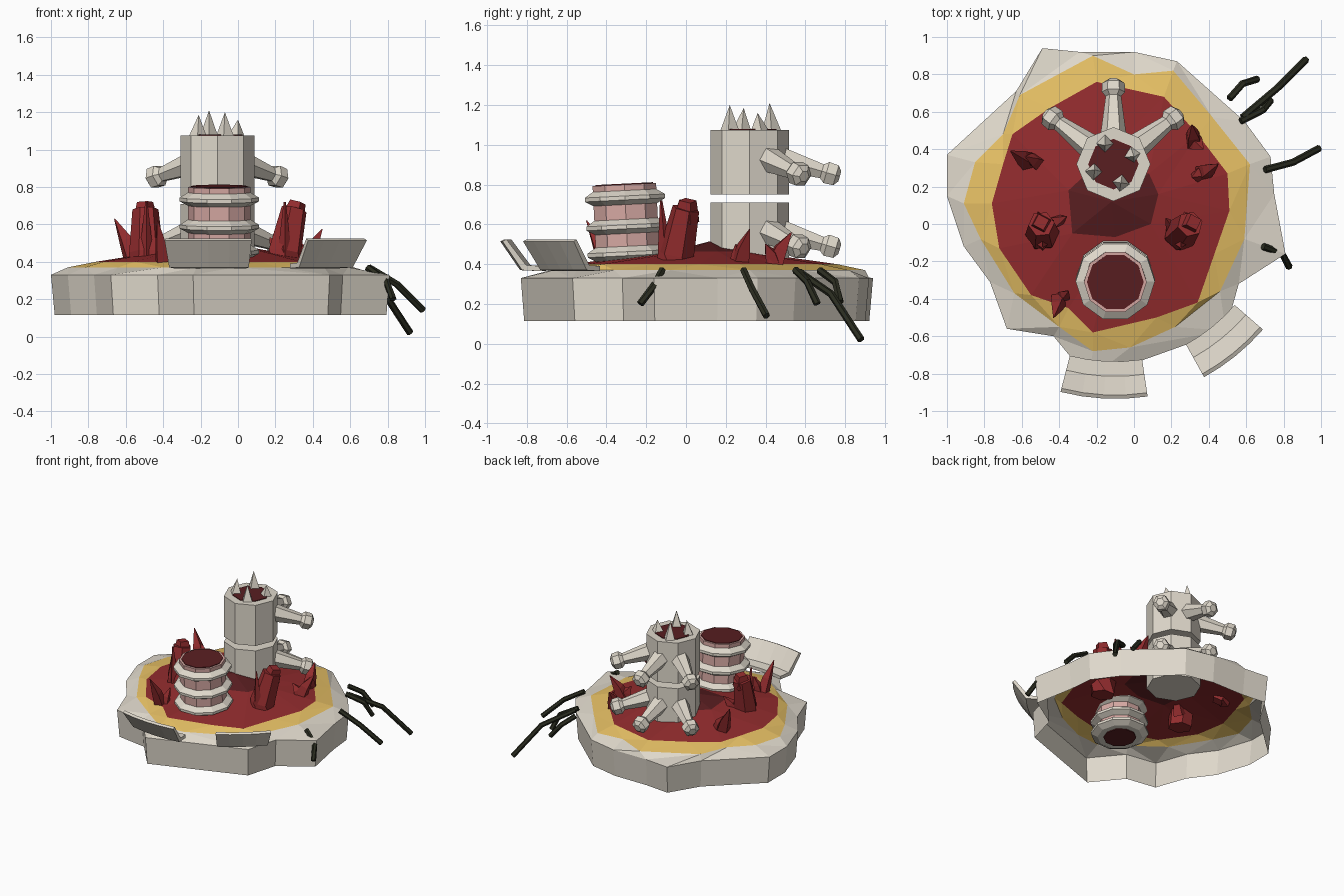
import bpy, bmesh, math
from mathutils import Vector
from mathutils.geometry import delaunay_2d_cdt

cube = bpy.data.objects.get("Cube")
if cube:
    bpy.data.objects.remove(cube, do_unlink=True)


def material(name, *rgb):
    m = bpy.data.materials.new(name)
    m.use_nodes = True
    m.diffuse_color = (*rgb, 1)
    m.node_tree.nodes["Principled BSDF"].inputs["Base Color"].default_value = (*rgb, 1)
    return m


bone = material("bone cream", .74, .69, .6)
yellow = material("sand yellow", .8, .53, .13)
red = material("flesh red", .29, .025, .027)
dark = material("dark red", .1, .013, .015)
pink = material("pale pink", .68, .4, .37)
black = material("twig black", .023, .025, .014)


def finish(name, bm, *mats):
    bmesh.ops.remove_doubles(bm, verts=bm.verts[:], dist=.0005)
    bmesh.ops.recalc_face_normals(bm, faces=bm.faces[:])
    mesh = bpy.data.meshes.new(name)
    bm.to_mesh(mesh)
    bm.free()
    for m in mats:
        mesh.materials.append(m)
    obj = bpy.data.objects.new(name, mesh)
    bpy.context.collection.objects.link(obj)


def loft(name, mat, points, radii, sides, turn=0, bend=False):
    """Skin polygon rings of the given radii along a path."""
    points = [Vector(p) for p in points]
    bm = bmesh.new()
    rings = []
    last = len(points) - 1
    for i, (p, r) in enumerate(zip(points, radii)):
        axis = points[last] - points[0]
        if bend:
            axis = points[min(i + 1, last)] - points[max(i - 1, 0)]
        q = axis.to_track_quat('Z', 'Y')
        angles = [turn + math.tau * k / sides for k in range(sides)]
        rings.append([bm.verts.new(p + q @ Vector((r * math.cos(a), r * math.sin(a), 0)))
                      for a in angles])
    for a, b in zip(rings, rings[1:]):
        for k in range(sides):
            n = (k + 1) % sides
            bm.faces.new((a[k], a[n], b[n], b[k]))
    bm.faces.new(rings[0])
    bm.faces.new(rings[-1])
    finish(name, bm, mat)


def along(base, axis, distances):
    return [Vector(base) + Vector(axis) * d for d in distances]


# Ground: nested outlines, each inner zone higher than the last
rim = [(-.49, .94), (-.29, .92), (0, .92), (.23, .87), (.59, .55), (.73, .36), (.75, .16),
       (.81, -.16), (.56, -.32), (.49, -.57), (-.24, -.83), (-.43, -.6), (-.68, -.56),
       (-.77, -.31), (-.91, -.12), (-1, .15), (-1, .37), (-.63, .71)]
sand = [(-.22, .9), (0, .8), (.21, .82), (.42, .57), (.62, .32), (.59, -.08), (.46, -.36),
        (.22, -.55), (-.02, -.66), (-.22, -.68), (-.4, -.55), (-.64, -.37), (-.82, -.08),
        (-.91, .11), (-.85, .33), (-.7, .48), (-.61, .69)]
flesh = [(-.2, .76), (.16, .68), (.34, .48), (.5, .27), (.51, .07), (.43, -.16), (.34, -.42),
         (.12, -.5), (-.22, -.58), (-.35, -.45), (-.55, -.38), (-.72, -.13), (-.76, .11),
         (-.7, .32), (-.65, .48), (-.45, .62)]
crater = [(-.35, .18), (-.22, .3), (.08, .27), (.13, .16), (.09, 0), (-.1, -.07), (-.33, -.05)]
zones = [rim, sand, flesh, crater]
heights = [.33, .37, .4, .465, .515]

flat, loops, level = [], [], []
for i, zone in enumerate(zones):
    loops.append(list(range(len(flat), len(flat) + len(zone))))
    flat += [Vector(p) for p in reversed(zone)]  # counter-clockwise
    level += [heights[i]] * len(zone)
flat.append(Vector((-.12, .12)))
level.append(heights[-1])
out, _, tris, source, _, owners = delaunay_2d_cdt(flat, [], loops, 1, 1e-5)
bm = bmesh.new()
verts = [bm.verts.new((p.x, p.y, level[s[0]] if s else heights[1])) for p, s in zip(out, source)]
for tri, own in zip(tris, owners):
    face = bm.faces.new([verts[k] for k in tri])
    face.material_index = max(own) if own else 0
finish("ground", bm, bone, yellow, red, dark)

# Open-bottomed outer wall
bm = bmesh.new()
top = [bm.verts.new((x, y, heights[0])) for x, y in rim]
low = [bm.verts.new((x * .98, y * .98, .115)) for x, y in rim]
for k in range(len(rim)):
    n = (k + 1) % len(rim)
    bm.faces.new((low[k], low[n], top[n], top[k]))
finish("outer_wall", bm, bone)

# Tower in two stacked drums, each with three knobbed arms at the back
tx, ty = -.11, .32
for label, z0, z1, knob_z in (("lower", .37, .71, .49), ("upper", .75, 1.075, .855)):
    loft(label + "_drum", bone, [(tx, ty, z0), (tx, ty, z1)], [.198, .198], 8)
    for k, (kx, ky) in enumerate(((-.435, .565), (-.11, .725), (.21, .565))):
        knob = Vector((kx, ky, knob_z))
        aim = Vector((kx - tx, ky - ty, 0)).normalized()
        root = Vector((tx, ty, knob_z + .075)) + aim * .15
        loft(f"{label}_arm_{k}", bone, [root, knob], [.07, .036], 6)
        axis = (knob - root).normalized()
        loft(f"{label}_knob_{k}", bone, along(knob, axis, (-.05, -.02, .03, .05)),
             [.036, .063, .06, .03], 6)
loft("tower_mouth", dark, [(tx, ty, 1.072), (tx, ty, 1.08)], [.135, .135], 8)
fangs = [((-.155, .43), (-.155, .42, 1.21)), ((-.01, .37), (0, .36, 1.16)),
         ((-.215, .28), (-.21, .29, 1.185)), ((-.07, .22), (-.07, .22, 1.2))]
for k, (foot, tip) in enumerate(fangs):
    loft(f"fang_{k}", bone, [(*foot, 1.06), tip], [.052, 0], 4, k)

# Ribbed pipe, leaning slightly to the front
foot = (-.1, -.27, 0)
lean = (0, -.05, 1)
loft("pipe_body", pink, along(foot, lean, (.22, .8)), [.168] * 2, 10)
for k, z in enumerate((.25, .34, .455, .59, .735)):
    loft(f"pipe_rib_{k}", bone, along(foot, lean, (z - .037, z - .012, z + .008, z + .037)),
         [.165, .212, .212, .165], 10)
loft("pipe_mouth", dark, along(foot, lean, (.795, .805)), [.152] * 2, 10)
loft("pipe_underside", dark, along(foot, lean, (.207, .213)), [.12] * 2, 10)

# Large blunt crystals, each with a thin companion shard
for label, x, lx in (("right", -.49, -.005), ("left", .25, .05)):
    loft(label + "_crystal", red, [(x, -.06, .34), (x, -.05, .45), (x + lx, 0, .68)],
         [.09, .092, .07], 6, bend=True)
    loft(label + "_crystal_tip", red, [(x + lx * .8, 0, .62), (x + lx * 1.4, .01, .72)],
         [.07, .045], 4)
    loft(label + "_crystal_shard", red, [(x, -.1, .38), (x, -.125, .72)], [.045, .006], 4)

# Smaller leaning spikes
spikes = [((-.56, .33, .4), (-.66, .39, .63), .055), ((-.52, .33, .4), (-.58, .36, .54), .05),
          ((-.4, -.4, .38), (-.43, -.5, .62), .05), ((-.38, -.39, .38), (-.35, -.36, .52), .04),
          ((.32, .44, .39), (.31, .53, .56), .055), ((.32, .44, .39), (.37, .4, .5), .05),
          ((.36, .27, .39), (.45, .32, .575), .055), ((.36, .27, .39), (.31, .25, .5), .05),
          ((.22, -.04, .4), (.17, .03, .53), .05), ((-.44, 0, .4), (-.36, .04, .52), .05)]
for k, (a, b, r) in enumerate(spikes):
    mid = Vector(a).lerp(Vector(b), .4) + Vector((0, 0, .02))
    loft(f"spike_{k}", red, [a, mid, b], [r, r * .75, .003], 4, k * .6)


# Curved awning plates: flat ledge, then an upturned flange
def plate(name, cx, cy, heading, radius, spread, steps=4):
    bm = bmesh.new()
    rows = []
    for k in range(steps + 1):
        a = math.radians(heading + spread * (2 * k / steps - 1))
        rows.append([bm.verts.new((cx + (radius + d) * math.cos(a),
                                   cy + (radius + d) * math.sin(a), z))
                     for d, z in ((0, .39), (.08, .395), (.18, .525),
                                  (.2, .515), (.1, .37), (0, .365))])
    for a, b in zip(rows, rows[1:]):
        for j in range(6):
            n = (j + 1) % 6
            bm.faces.new((a[j], a[n], b[n], b[j]))
    bm.faces.new(rows[0])
    bm.faces.new(rows[-1])
    finish(name, bm, bone)


plate("front_plate", -.1, .235, -93, .97, 11.5)
plate("front_left_plate", -.19, .2, -51, .965, 10)

# Drooping twigs on the left side
twigs = [[(.51, .67, .37), (.58, .75, .31), (.66, .775, .21)],
         [(.58, .57, .36), (.77, .73, .25), (.92, .88, .02)],
         [(.57, .55, .37), (.69, .61, .31), (.73, .66, .2)],
         [(.7, .29, .37), (.85, .33, .28), (.99, .405, .14)],
         [(.69, -.12, .37), (.79, -.155, .3), (.83, -.23, .2)]]
for k, path in enumerate(twigs):
    loft(f"twig_{k}", black, path, [.019] * 3, 6, bend=True)
